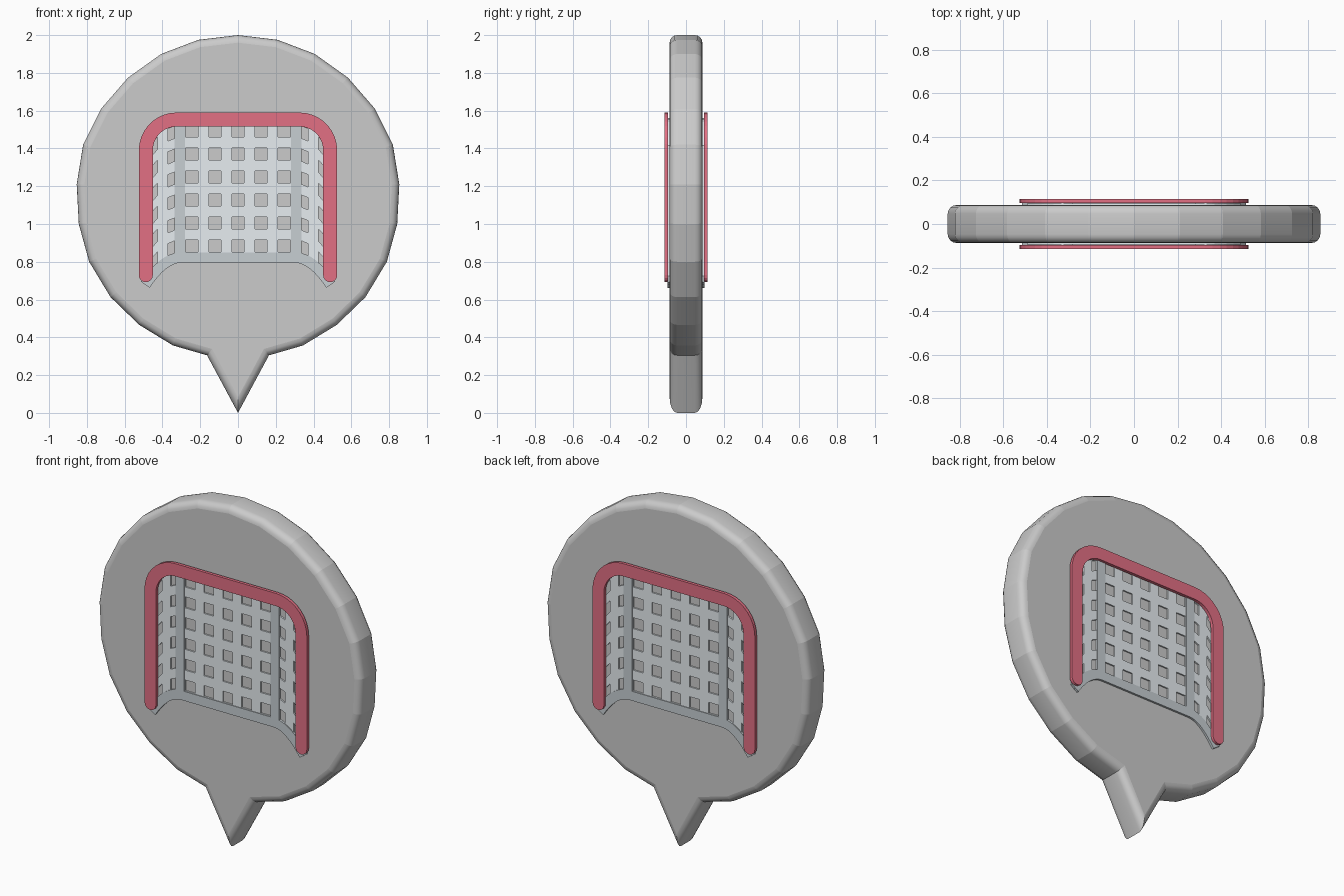
import bpy, bmesh, math

if "Cube" in bpy.data.objects:
    bpy.data.objects.remove(bpy.data.objects["Cube"])


def material(name, rgb):
    m = bpy.data.materials.new(name)
    m.diffuse_color = (*rgb, 1)
    m.use_nodes = True
    m.node_tree.nodes["Principled BSDF"].inputs["Base Color"].default_value = m.diffuse_color
    return m


RED = material("red", (0.76, 0.16, 0.23))
STEEL = material("steel_blue", (0.57, 0.62, 0.65))
NET = material("pale_net", (0.80, 0.85, 0.88))


def finish(name, bm, mat=None):
    me = bpy.data.meshes.new(name)
    bmesh.ops.recalc_face_normals(bm, faces=bm.faces)
    bm.to_mesh(me)
    bm.free()
    ob = bpy.data.objects.new(name, me)
    bpy.context.collection.objects.link(ob)
    if mat:
        me.materials.append(mat)
    return ob


def thicken(bm, dy):
    """Extrude all flat faces along y."""
    r = bmesh.ops.extrude_face_region(bm, geom=bm.faces[:], use_keep_orig=True)
    vs = [g for g in r["geom"] if isinstance(g, bmesh.types.BMVert)]
    bmesh.ops.translate(bm, verts=vs, vec=(0, dy, 0))


def mirrored(ob, x_axis=False):
    m = ob.modifiers.new("Mirror", "MIRROR")
    m.use_axis = (x_axis, True, False)
    return ob


def strip(name, path, width, y0, y1, mat, x_axis=False, caps=False):
    """Flat bar following an x-z path, optionally with round ends."""
    h, n = width / 2, len(path)
    left, right, dirs = [], [], []
    for i, (x, z) in enumerate(path):
        a, b = path[max(i - 1, 0)], path[min(i + 1, n - 1)]
        t = math.atan2(b[1] - a[1], b[0] - a[0])
        dirs.append(t)
        left.append((x - h * math.sin(t), z + h * math.cos(t)))
        right.append((x + h * math.sin(t), z - h * math.cos(t)))

    def cap(p, start):
        return [(p[0] + h * math.cos(start - math.pi * k / 8),
                 p[1] + h * math.sin(start - math.pi * k / 8)) for k in range(1, 8)]
    outline = list(left)
    if caps:
        outline += cap(path[-1], dirs[-1] + math.pi / 2)
    outline += right[::-1]
    if caps:
        outline += cap(path[0], dirs[0] - math.pi / 2)
    bm = bmesh.new()
    bm.faces.new([bm.verts.new((x, y0, z)) for x, z in outline])
    thicken(bm, y1 - y0)
    return mirrored(finish(name, bm, mat), x_axis)


def drop(x):
    """Downward sweep of the goal's side panels."""
    return 4 * max(abs(x) - 0.30, 0) ** 2


def net(name, xs, zs, x_axis=False):
    """Sheet with a square hole in every odd/odd cell."""
    bm = bmesh.new()
    v = [[bm.verts.new((x, -0.085, z - drop(x))) for z in zs] for x in xs]
    for i in range(len(xs) - 1):
        for j in range(len(zs) - 1):
            if not (i % 2 and j % 2):
                bm.faces.new((v[i][j], v[i + 1][j], v[i + 1][j + 1], v[i][j + 1]))
    thicken(bm, -0.010)
    return mirrored(finish(name, bm, NET), x_axis)


# Round marker disc with pointed tail
half = [(0.21, 1.975), (0.407, 1.90), (0.582, 1.775), (0.725, 1.61), (0.82, 1.42),
        (0.854, 1.21), (0.843, 1.0), (0.788, 0.80), (0.675, 0.613), (0.523, 0.466),
        (0.344, 0.357), (0.164, 0.305)]
outline = [(0, 2.0)] + half + [(0, 0.0)] + [(-x, z) for x, z in half[::-1]]
bm = bmesh.new()
bm.faces.new([bm.verts.new((x, -0.087, z)) for x, z in outline])
thicken(bm, 0.174)
rim = [e for e in bm.edges if abs(e.verts[0].co.y - e.verts[1].co.y) < 1e-5]
bmesh.ops.bevel(bm, geom=rim, offset=0.04, segments=4, profile=0.5, affect="EDGES")
for f in bm.faces:
    f.smooth = len(f.verts) <= 4
for e in bm.edges:
    e.smooth = (abs(e.verts[0].co.y - e.verts[1].co.y) < 1e-4
                and all(len(f.verts) <= 4 for f in e.link_faces))
finish("marker_disc", bm)

# Red goal frame: two posts, crossbar and rounded corners
arc = [(0.325 + 0.163 * math.cos(math.radians(a)), 1.39 + 0.163 * math.sin(math.radians(a)))
       for a in range(0, 91, 10)]
path = [(0.488, 0.729), (0.488, 1.37)] + arc
path += [(-x, z) for x, z in path[::-1]]
strip("goal_frame", path, 0.074, -0.096, -0.114, RED, caps=True)

# Grey back posts and swept bottom bar
strip("back_post", [(0.308, 0.83), (0.308, 1.55)], 0.055, -0.085, -0.099, STEEL, x_axis=True)
xs = [0.30 + 0.19 * k / 8 for k in range(9)]
right_bar = [(x, 0.8225 - drop(x)) for x in xs]
strip("bottom_bar", [(-x, z) for x, z in right_bar[::-1]] + right_bar,
      0.055, -0.085, -0.099, STEEL)

# Net panels
zs = [0.82] + [0.884 + 0.1215 * k + s for k in range(6) for s in (-0.032, 0.032)] + [1.56]
xs = [-0.30] + [0.1225 * k + s for k in range(-2, 3) for s in (-0.032, 0.032)] + [0.30]
net("back_net", xs, zs)
net("side_net", [0.30, 0.333, 0.370, 0.425, 0.457, 0.49], zs, x_axis=True)
